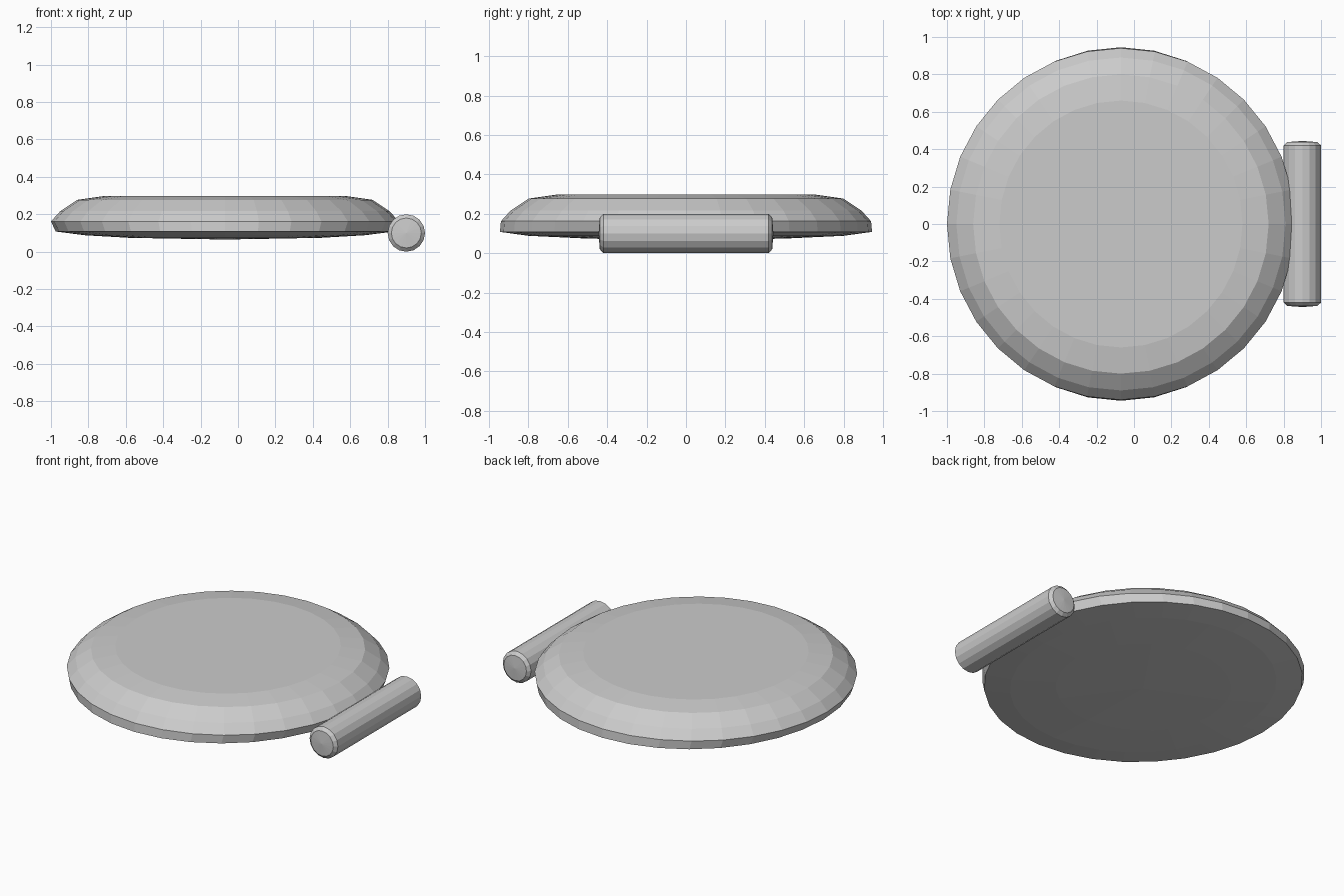
import bpy, bmesh
from math import sin, cos, pi
from mathutils import Matrix

if "Cube" in bpy.data.objects:
    bpy.data.objects.remove(bpy.data.objects["Cube"])


def lathe(name, rings, sides, start, end, matrix):
    """Stack elliptical rings (rx, ry, z) and close both ends with a fan."""
    bm = bmesh.new()
    loops = []
    for rx, ry, z in rings:
        loops.append([bm.verts.new((rx * cos(2 * pi * i / sides),
                                    ry * sin(2 * pi * i / sides), z))
                      for i in range(sides)])
    bottom = bm.verts.new((0, 0, start))
    top = bm.verts.new((0, 0, end))
    for i in range(sides):
        j = (i + 1) % sides
        for a, b in zip(loops, loops[1:]):
            bm.faces.new((a[i], a[j], b[j], b[i]))
        bm.faces.new((bottom, loops[0][j], loops[0][i]))
        bm.faces.new((top, loops[-1][i], loops[-1][j]))
    bm.transform(matrix)
    bmesh.ops.recalc_face_normals(bm, faces=bm.faces)
    mesh = bpy.data.meshes.new(name)
    bm.to_mesh(mesh)
    bm.free()
    obj = bpy.data.objects.new(name, mesh)
    bpy.context.collection.objects.link(obj)
    return obj


# Round body: shallow domed underside, rounded shoulder, flat top
body_rings = [
    (0.51, 0.50, 0.074), (0.75, 0.80, 0.088), (0.905, 0.945, 0.108),
    (0.93, 0.94, 0.162), (0.88, 0.89, 0.217), (0.79, 0.80, 0.277),
    (0.65, 0.66, 0.297)]
lathe("disc_body", body_rings, 32, 0.065, 0.297,
      Matrix.Translation((-0.07, 0, 0)))

# Hinge barrel along y with chamfered, slightly domed ends
hinge_rings = [(0.08, 0.08, -0.438), (0.1, 0.1, -0.42),
               (0.1, 0.1, 0.42), (0.08, 0.08, 0.438)]
lathe("hinge_barrel", hinge_rings, 16, -0.444, 0.444,
      Matrix.Translation((0.9, 0, 0.1)) @ Matrix.Rotation(pi / 2, 4, 'X'))
